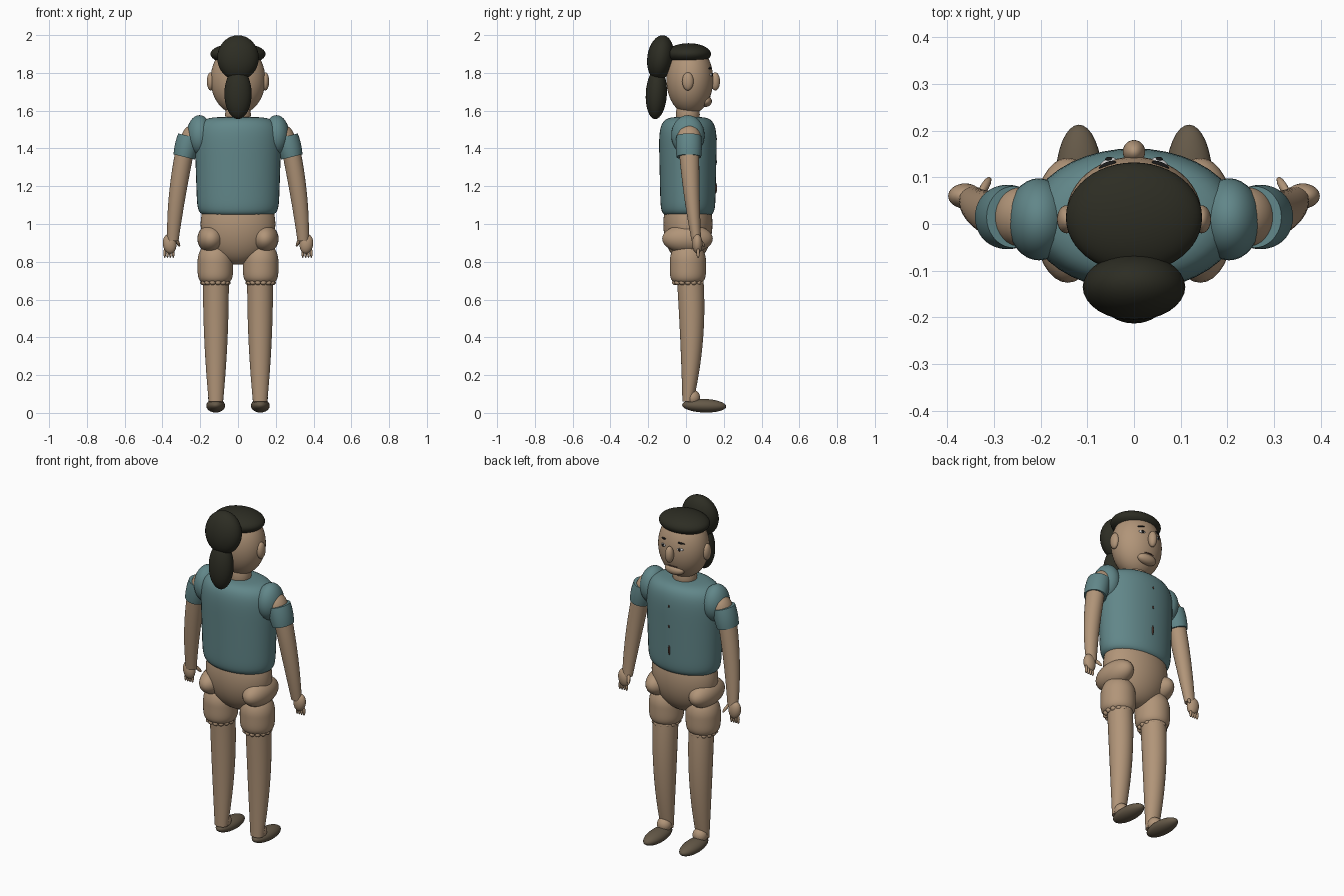
import bpy, bmesh, math
from mathutils import Matrix, Euler, Vector

cube = bpy.data.objects.get("Cube")
if cube:
    bpy.data.objects.remove(cube, do_unlink=True)


def make_material(name, red, green, blue):
    material = bpy.data.materials.new(name)
    material.use_nodes = True
    color = (red, green, blue, 1)
    material.diffuse_color = color
    for node in material.node_tree.nodes:
        if node.type == 'BSDF_PRINCIPLED':
            node.inputs["Base Color"].default_value = color
    return material


skin = make_material("skin", .44, .3, .19)
teal = make_material("shirt_teal", .12, .24, .25)
dark_hair = make_material("hair_dark", .026, .026, .017)
leather = make_material("shoe_brown", .13, .1, .065)
brown = make_material("button_brown", .08, .04, .03)
black = make_material("eye_black", .01, .01, .01)
white = make_material("eye_white", .6, .6, .6)


def finish(name, mesh_builder, material, paired):
    """Turn the bmesh into a smooth object, mirrored across x if paired."""
    bmesh.ops.recalc_face_normals(mesh_builder, faces=mesh_builder.faces)
    mesh = bpy.data.meshes.new(name)
    mesh_builder.to_mesh(mesh)
    mesh_builder.free()
    mesh.materials.append(material)
    part = bpy.data.objects.new(name, mesh)
    bpy.context.collection.objects.link(part)
    bpy.ops.object.select_all(action='DESELECT')
    part.select_set(True)
    bpy.context.view_layer.objects.active = part
    bpy.ops.object.shade_smooth_by_angle(angle=math.radians(50))
    if paired:
        mirror = part.modifiers.new("Mirror", 'MIRROR')
        mirror.use_mirror_merge = False


def ellipsoid(name, material, center, radii, pitch=0, roll=0, yaw=0,
              segments=32, paired=False):
    builder = bmesh.new()
    bmesh.ops.create_uvsphere(builder, u_segments=segments,
                              v_segments=segments // 2, radius=1)
    angles = [math.radians(angle) for angle in (pitch, roll, yaw)]
    turn = Euler(angles).to_matrix().to_4x4()
    builder.transform(Matrix.Translation(center) @ turn @ Matrix.Diagonal((*radii, 1)))
    finish(name, builder, material, paired)


def skin_rings(name, material, rings, tilt=0, segments=40, paired=False):
    """Join elliptical rings, each given as (x, y, z, x radius, y radius)."""
    builder = bmesh.new()
    loops = []
    for x, y, z, width, depth in rings:
        loop = []
        for step in range(segments):
            angle = math.tau * step / segments
            across = width * math.cos(angle)
            point = (x + across, y + depth * math.sin(angle), z + tilt * across)
            loop.append(builder.verts.new(point))
        loops.append(loop)
    for lower, upper in zip(loops, loops[1:]):
        for step in range(segments):
            builder.faces.new((lower[step - 1], lower[step], upper[step], upper[step - 1]))
    builder.faces.new(loops[0])
    builder.faces.new(loops[-1])
    finish(name, builder, material, paired)


def limb(name, material, start, middle, end, tilt=0, steps=12, paired=False):
    """Sweep a smooth tube through three rings."""
    start, middle, end = Vector(start), Vector(middle), Vector(end)
    rings = []
    for step in range(steps + 1):
        t = step / steps
        rings.append(start * (1 - t) * (1 - 2 * t) + middle * 4 * t * (1 - t)
                     + end * t * (2 * t - 1))
    skin_rings(name, material, rings, tilt=tilt, paired=paired)


def barrel(name, material, center, radii, bottom_power, top_power,
           taper=0, steps=32, paired=False):
    """Superellipse of revolution with separately squared-off ends."""
    x, y, z = center
    width, depth, height = radii
    rings = []
    for step in range(steps):
        t = -math.cos(math.pi * (step + .5) / steps)
        power = top_power if t > 0 else bottom_power
        scale = (1 - abs(t) ** power) ** (1 / power) * (1 + taper * t)
        rings.append((x, y, z + height * t, width * scale, depth * scale))
    skin_rings(name, material, rings, paired=paired)


# Head, neck and hair
ellipsoid("head", skin, center=(0, .02, 1.765), radii=(.145, .124, .185), segments=48)
ellipsoid("neck", skin, center=(0, .01, 1.58), radii=(.068, .063, .1))
ellipsoid("hair_cap", dark_hair, center=(0, .014, 1.9), radii=(.146, .118, .057), segments=48)
ellipsoid("hair_bun", dark_hair, center=(0, -.135, 1.88), radii=(.11, .07, .12), pitch=-8)
ellipsoid("ponytail", dark_hair, center=(0, -.157, 1.69), radii=(.072, .056, .135), pitch=-3)

# Face
ellipsoid("nose", skin, center=(0, .155, 1.755), radii=(.024, .025, .048))
ellipsoid("chin", skin, center=(0, .105, 1.65), radii=(.06, .032, .03))
ellipsoid("mouth", brown, center=(0, .122, 1.677), radii=(.035, .01, .004), segments=16)
ellipsoid("ears", skin, center=(.145, .01, 1.755), radii=(.02, .03, .048), paired=True)
ellipsoid("eyes", white, center=(.055, .133, 1.79), radii=(.018, .007, .008),
          yaw=-22, segments=16, paired=True)
ellipsoid("pupils", black, center=(.053, .138, 1.79), radii=(.009, .006, .008),
          segments=16, paired=True)
ellipsoid("brows", black, center=(.057, .126, 1.825), radii=(.02, .007, .005),
          roll=10, yaw=-22, segments=16, paired=True)

# Torso and pelvis
barrel("shirt_body", teal, center=(0, .01, 1.305), radii=(.224, .15, .262),
       bottom_power=10, top_power=5, taper=.04)
for height, length in ((1.45, .01), (1.33, .01), (1.19, .03)):
    ellipsoid("shirt_button", brown, center=(0, .157, height),
              radii=(.006, .008, length), segments=12)
ellipsoid("pelvis", skin, center=(0, .01, 1), radii=(.198, .13, .215), segments=48)

# Shoulders, sleeves and arms
ellipsoid("shoulders", teal, center=(.204, .01, 1.47), radii=(.068, .088, .106), paired=True)
ellipsoid("upper_arms", skin, center=(.245, .015, 1.455), radii=(.056, .064, .075),
          roll=-20, paired=True)
limb("sleeves", teal, start=(.285, .015, 1.355, .056, .065),
     middle=(.272, .015, 1.41, .061, .069), end=(.258, .015, 1.465, .058, .066),
     tilt=.25, paired=True)
limb("arms", skin, start=(.345, .055, .91, .03, .025),
     middle=(.32, .03, 1.16, .045, .042), end=(.275, .015, 1.42, .05, .055), paired=True)

# Hands
ellipsoid("hands", skin, center=(.362, .06, .895), radii=(.036, .027, .052),
          roll=8, paired=True)
for finger in range(4):
    ellipsoid("fingers", skin, center=(.343 + .015 * finger, .064, .846),
              radii=(.007, .009, .026), segments=12, paired=True)
ellipsoid("thumbs", skin, center=(.32, .08, .905), radii=(.009, .01, .034),
          pitch=35, roll=25, segments=12, paired=True)

# Hips and thighs with a scalloped hem
ellipsoid("hips", skin, center=(.142, .008, .922), radii=(.073, .134, .076), paired=True)
barrel("thighs", skin, center=(.12, .01, .8), radii=(.094, .096, .115),
       bottom_power=5, top_power=2, paired=True)
scallops = 14
for scallop in range(scallops):
    angle = math.tau * scallop / scallops
    ellipsoid("hem_scallops", skin,
              center=(.12 + .065 * math.cos(angle), .01 + .07 * math.sin(angle), .69),
              radii=(.016, .016, .014), segments=12, paired=True)

# Legs, ankles and shoes
limb("legs", skin, start=(.117, .01, .06, .038, .029),
     middle=(.117, .03, .4, .062, .061), end=(.117, .02, .74, .068, .07), paired=True)
ellipsoid("ankles", skin, center=(.117, .035, .08), radii=(.041, .04, .042), paired=True)
ellipsoid("shoes", leather, center=(.118, .096, .038), radii=(.05, .117, .036),
          pitch=-2, paired=True)
